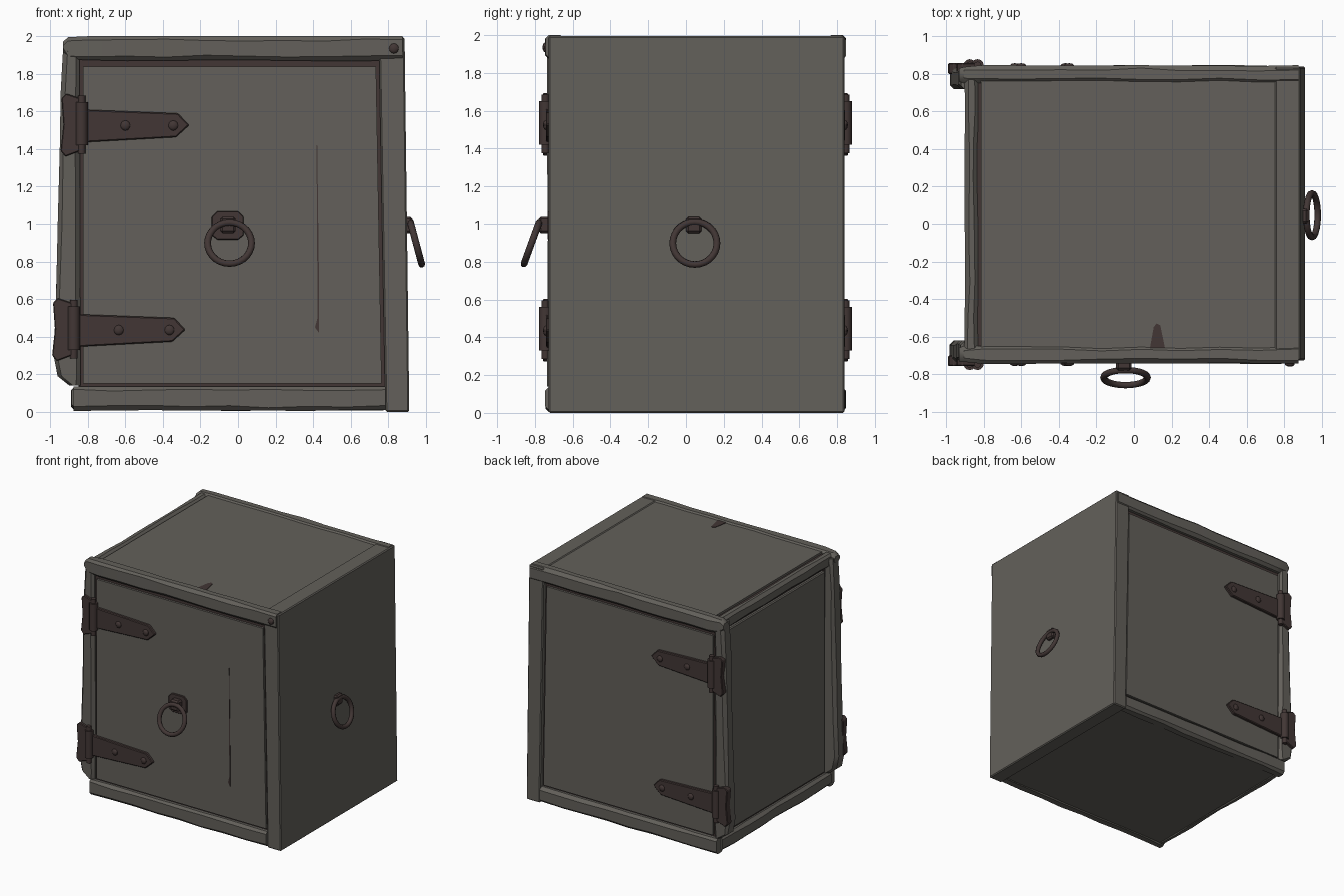
import bpy, bmesh, math, random
from mathutils import Vector

if "Cube" in bpy.data.objects:
    bpy.data.objects.remove(bpy.data.objects["Cube"])

random.seed(4)

def material(name, rgb):
    m = bpy.data.materials.new(name)
    m.diffuse_color = (*rgb, 1)
    m.use_nodes = True
    m.node_tree.nodes["Principled BSDF"].inputs["Base Color"].default_value = m.diffuse_color
    return m

STONE = material("warm grey stone", (0.125, 0.117, 0.103))
IRON = material("dark brown iron", (0.054, 0.037, 0.035))

def finish(name, bm, mat, smooth=None, bevel=0):
    bmesh.ops.recalc_face_normals(bm, faces=bm.faces)
    me = bpy.data.meshes.new(name)
    bm.to_mesh(me)
    bm.free()
    ob = bpy.data.objects.new(name, me)
    bpy.context.collection.objects.link(ob)
    me.materials.append(mat)
    if bevel:
        b = ob.modifiers.new("bevel", 'BEVEL')
        b.width, b.segments = bevel, 1
    if smooth:
        bpy.ops.object.select_all(action='DESELECT')
        bpy.context.view_layer.objects.active = ob
        ob.select_set(True)
        bpy.ops.object.shade_smooth_by_angle(angle=math.radians(smooth))
    return ob

def prism(name, pts, d0, d1, mat, axis='y', bevel=0):
    """Extrude an outline: (x, z) along y, or (x, y) along z."""
    bm = bmesh.new()
    place = (lambda p, d: (p[0], d, p[1])) if axis == 'y' else (lambda p, d: (p[0], p[1], d))
    a = [bm.verts.new(place(p, d0)) for p in pts]
    b = [bm.verts.new(place(p, d1)) for p in pts]
    bm.faces.new(a)
    bm.faces.new(b)
    for i in range(len(pts)):
        j = (i + 1) % len(pts)
        bm.faces.new((a[i], a[j], b[j], b[i]))
    return finish(name, bm, mat, bevel=bevel)

def box(name, x0, x1, y0, y1, z0, z1, mat, bevel=0):
    return prism(name, [(x0, z0), (x1, z0), (x1, z1), (x0, z1)], y0, y1, mat, bevel=bevel)

def worn_beam(name, axis, stations, flip=None, wear=0.012):
    """Loft chamfered sections (t, a0, a1, b0, b1) with small random chips."""
    bm = bmesh.new()
    rings = []
    for t, a0, a1, b0, b1 in stations:
        c = [0.015 + random.random() * wear for _ in range(4)]
        a0, b0 = a0 + random.random() * wear * .5, b0 + random.random() * wear * .5
        sec = [(a0 + c[0], b0), (a1 - c[1], b0), (a1, b0 + c[1]), (a1, b1 - c[2]),
               (a1 - c[2], b1), (a0 + c[3], b1), (a0, b1 - c[3]), (a0, b0 + c[0])]
        ring = []
        for a, b in sec:
            p = {'x': (t, a, b), 'y': (a, t, b), 'z': (a, b, t)}[axis]
            if flip:
                p = (p[0], flip(p[1]), p[2])
            ring.append(bm.verts.new(p))
        rings.append(ring)
    for r, s in zip(rings, rings[1:]):
        for i in range(8):
            bm.faces.new((r[i], r[(i + 1) % 8], s[(i + 1) % 8], s[i]))
    bm.faces.new(rings[0])
    bm.faces.new(rings[-1])
    return finish(name, bm, STONE, smooth=40)

def straight(t0, t1, sec, n=9):
    return [(t0 + (t1 - t0) * i / (n - 1), *sec) for i in range(n)]

def rod(name, x, y, parts):
    """Upright stack of cylinders, parts = (radius, z0, z1)."""
    bm = bmesh.new()
    for r, z0, z1 in parts:
        v = bmesh.ops.create_cone(bm, cap_ends=True, segments=12, radius1=r, radius2=r, depth=z1 - z0)
        bmesh.ops.translate(bm, verts=v["verts"], vec=(x, y, (z0 + z1) / 2))
    finish(name, bm, IRON, smooth=40)

def rivet(name, x, y, z):
    bm = bmesh.new()
    bmesh.ops.create_uvsphere(bm, u_segments=10, v_segments=6, radius=0.027)
    for v in bm.verts:
        v.co = Vector((x + v.co.x, y + v.co.y * 0.55, z + v.co.z))
    finish(name, bm, IRON, smooth=50)

# Dark inner body, which shows as the trim in the gaps between panels
box("inner_lining", -0.85, 0.80, -0.70, 0.80, 0.03, 1.97, IRON)

# Right wall slab, leaning in slightly towards the top
prism("right_wall", [(0.785, 0.0), (0.912, 0.0), (0.887, 1.995), (0.75, 1.995)],
      -0.728, 0.838, STONE, bevel=0.008)

# Top, bottom and left panels
box("top_panel", -0.815, 0.88, -0.70, 0.80, 1.93, 1.988, STONE)
box("bottom_panel", -0.83, 0.80, -0.70, 0.80, 0.015, 0.06, STONE)
box("left_panel", -0.875, -0.83, -0.615, 0.715, 0.15, 1.855, STONE, bevel=0.008)
worn_beam("top_left_beam", 'y', straight(-0.68, 0.78, (-0.905, -0.83, 1.88, 1.99)))
worn_beam("bottom_left_beam", 'y', straight(-0.68, 0.78, (-0.89, -0.82, 0.01, 0.13)))

# Front and back share doors, frames and hinges, mirrored through y = 0.05
for side, Y in (("front", lambda y: y), ("back", lambda y: 0.1 - y)):
    prism(side + "_door", [(-0.825, 0.15), (0.765, 0.15), (0.735, 1.84), (-0.825, 1.84)],
          Y(-0.718), Y(-0.68), STONE)
    top = [(-0.932, -0.735, -0.66, 1.91, 1.97), (-0.905, -0.74, -0.65, 1.875, 1.995)]
    top += straight(-0.80, 0.875, (-0.747, -0.65, 1.868, 2.0))
    worn_beam(side + "_top_beam", 'x', top, Y)
    bottom = straight(-0.875, 0.785, (-0.747, -0.65, 0.004, 0.135))
    worn_beam(side + "_bottom_beam", 'x', bottom, Y)
    post = [(0.14, -0.90, -0.84), (0.19, -0.965, -0.84), (0.30, -0.985, -0.84),
            (0.60, -0.975, -0.84), (1.00, -0.963, -0.842), (1.40, -0.952, -0.842),
            (1.70, -0.945, -0.845), (1.90, -0.937, -0.845), (1.96, -0.925, -0.85)]
    worn_beam(side + "_left_post", 'z', [(z, a, b, -0.737, -0.62) for z, a, b in post], Y)

    # Strap hinges: wall plate, barrel, pointed strap and rivets
    for level, zc, xb, tip, px, rv in (("upper", 1.53, -0.833, -0.26, -0.90, (-0.60, -0.345)),
                                       ("lower", 0.44, -0.875, -0.28, -0.945, (-0.635, -0.365))):
        n = side + "_" + level + "_hinge_"
        prism(n + "plate", [(px - 0.045, zc - 0.14), (px - 0.02, zc - 0.17), (px + 0.06, zc - 0.14),
                            (px + 0.06, zc + 0.14), (px - 0.015, zc + 0.165), (px - 0.04, zc + 0.14),
                            (px - 0.03, zc)], Y(-0.757), Y(-0.70), IRON, bevel=0.005)
        rod(n + "barrel", xb, Y(-0.745),
            [(0.033, zc - 0.11, zc + 0.12), (0.02, zc - 0.155, zc + 0.155)])
        s = zc - 0.005
        prism(n + "strap", [(xb, s - 0.09), (tip - 0.07, s - 0.062), (tip, s + 0.002),
                            (tip - 0.06, s + 0.065), (xb, s + 0.085)],
              Y(-0.742), Y(-0.70), IRON, bevel=0.006)
        for i, x in enumerate(rv):
            rivet(n + "rivet_%d" % (i + 1), x, Y(-0.742), s)

# Front door crack, stud and chipped top edge
prism("door_crack", [(0.418, 1.42), (0.422, 1.42), (0.430, 0.80), (0.431, 0.42), (0.41, 0.45), (0.424, 0.50)],
      -0.721, -0.715, IRON)
rivet("beam_stud", 0.83, -0.745, 1.935)
prism("top_chip", [(0.085, -0.66), (0.165, -0.66), (0.14, -0.54), (0.12, -0.53), (0.105, -0.55)],
      1.985, 1.992, IRON, axis='z')

# Ring pulls on the front door and the right wall
prism("front_ring_plate", [(-0.14, 0.94), (-0.11, 0.915), (0.0, 0.915), (0.03, 0.94), (0.03, 1.04),
                           (0.0, 1.07), (-0.11, 1.07), (-0.14, 1.04)], -0.732, -0.71, IRON, bevel=0.004)
box("front_ring_lug", -0.095, -0.012, -0.78, -0.71, 0.95, 1.04, IRON, bevel=0.012)
box("right_ring_lug", 0.88, 0.928, 0.0, 0.083, 0.95, 1.04, IRON, bevel=0.012)
for name, loc, tilt, turn in (("front_ring", (-0.045, -0.818, 0.898), 20, 0),
                              ("right_ring", (0.948, 0.047, 0.898), 15, 90)):
    bpy.ops.mesh.primitive_torus_add(location=loc, major_radius=0.117, minor_radius=0.018,
                                     major_segments=28, minor_segments=8,
                                     rotation=(math.radians(90 - tilt), 0, math.radians(turn)))
    ring = bpy.context.object
    ring.name = name
    ring.data.materials.append(IRON)
    bpy.ops.object.shade_smooth_by_angle(angle=math.radians(60))
